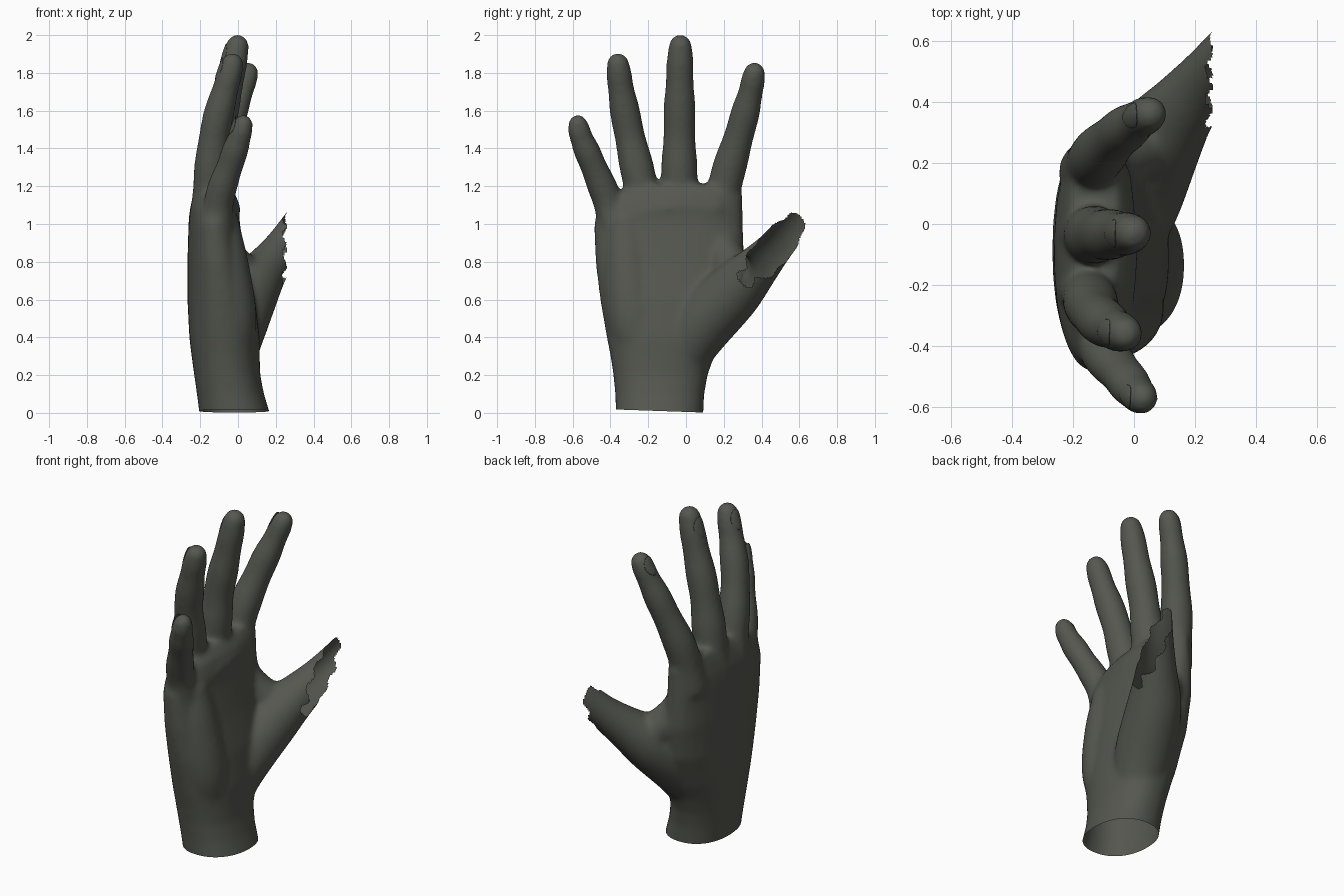
import bpy, bmesh
from math import sin, cos, pi
from mathutils import Vector

if "Cube" in bpy.data.objects:
    bpy.data.objects.remove(bpy.data.objects["Cube"])

skin = bpy.data.materials.new("dark olive grey")
skin.use_nodes = True
COLOUR = (0.09, 0.095, 0.078, 1)
skin.diffuse_color = COLOUR
skin.node_tree.nodes["Principled BSDF"].inputs["Base Color"].default_value = COLOUR

SIDES = 28


def loft(bm, rings):
    """Skin a list of point rings and cap both ends."""
    loops = [[bm.verts.new(p) for p in ring] for ring in rings]
    for a, b in zip(loops, loops[1:]):
        for i in range(SIDES):
            j = (i + 1) % SIDES
            bm.faces.new((a[i], a[j], b[j], b[i]))
    bm.faces.new(loops[0][::-1])
    bm.faces.new(loops[-1])


def palm_ring(z, y0, y1, x0, x1):
    """Rounded cross-section at one height."""
    ring = []
    for i in range(SIDES):
        c, s = cos(2 * pi * i / SIDES), sin(2 * pi * i / SIDES)
        k = (abs(c) ** 2.25 + abs(s) ** 2.25) ** (-1 / 2.25)
        ring.append(((x0 + x1) / 2 + k * c * (x1 - x0) / 2,
                     (y0 + y1) / 2 + k * s * (y1 - y0) / 2, z))
    return ring


def spline(points, steps=6):
    """Smooth path through (x, y, z, radius) points."""
    pts = [Vector(p) for p in points]
    pts = [2 * pts[0] - pts[1]] + pts + [2 * pts[-1] - pts[-2]]
    out = []
    for a, b, c, d in zip(pts, pts[1:], pts[2:], pts[3:]):
        for k in range(steps):
            t = k / steps
            out.append(0.5 * (2 * b + (c - a) * t + (2 * a - 5 * b + 4 * c - d) * t * t
                              + (3 * b - a - 3 * c + d) * t ** 3))
    return out + [pts[-2]]


def tube(bm, points, side, swell=0.0):
    """Tapered limb with a round tip, pinched at its joints; returns its path."""
    path = spline(points)
    last = len(path) - 1
    for i, p in enumerate(path):
        p.w *= 1.03 + swell * cos(2 * pi * (i / last - 0.605) / 0.29)
    tip, r = path[-1].xyz, path[-1].w
    end = (tip - path[-2].xyz).normalized()
    for k in range(1, 7):
        a = k * pi / 2 / 6.3
        path.append(Vector((*(tip + end * r * sin(a)), r * cos(a))))
    rings = []
    for i, p in enumerate(path):
        t = (path[min(i + 1, len(path) - 1)].xyz - path[max(i - 1, 0)].xyz).normalized()
        v = t.cross(side).normalized()
        u = v.cross(t)
        rings.append([p.xyz + p.w * (u * cos(2 * pi * k / SIDES) + v * sin(2 * pi * k / SIDES))
                      for k in range(SIDES)])
    loft(bm, rings)
    return path


bm = bmesh.new()

# wrist and palm
loft(bm, [palm_ring(*r) for r in (
    (-0.12, -0.37, 0.085, -0.19, 0.2), (0, -0.372, 0.092, -0.205, 0.168),
    (0.1, -0.375, 0.097, -0.218, 0.138), (0.2, -0.385, 0.115, -0.232, 0.118),
    (0.3, -0.4, 0.15, -0.246, 0.115), (0.4, -0.42, 0.2, -0.258, 0.115),
    (0.6, -0.455, 0.28, -0.268, 0.09), (0.8, -0.48, 0.31, -0.268, 0.045),
    (1.0, -0.488, 0.302, -0.262, 0.01), (1.08, -0.465, 0.3, -0.254, 0.005),
    (1.15, -0.4, 0.3, -0.235, -0.01), (1.21, -0.29, 0.28, -0.21, -0.05))])

# fingers: centre line and radius from knuckle to tip
fingers = {
    "index": [(-0.145, 0.165, 1.0, 0.1), (-0.125, 0.217, 1.25, 0.088), (-0.055, 0.29, 1.5, 0.078),
              (0.015, 0.342, 1.7, 0.066), (0.052, 0.362, 1.8, 0.058)],
    "middle": [(-0.155, -0.03, 1.0, 0.104), (-0.135, -0.035, 1.25, 0.093), (-0.1, -0.035, 1.5, 0.084),
               (-0.045, -0.033, 1.75, 0.075), (-0.003, -0.03, 1.942, 0.062)],
    "ring": [(-0.155, -0.2, 1.0, 0.1), (-0.145, -0.25, 1.25, 0.088), (-0.12, -0.305, 1.5, 0.08),
             (-0.065, -0.345, 1.72, 0.07), (-0.03, -0.36, 1.847, 0.06)],
    "little": [(-0.12, -0.36, 0.95, 0.095), (-0.095, -0.425, 1.15, 0.077), (-0.035, -0.5, 1.33, 0.07),
               (0.008, -0.555, 1.46, 0.062), (0.028, -0.572, 1.527, 0.053)],
}
nail_spots = {name: tube(bm, pts, Vector((0, 1, 0)), 0.035) for name, pts in fingers.items()}

# thumb root, heel of the palm and finger pads
tube(bm, [(-0.05, -0.06, 0.22, 0.12), (-0.015, 0.07, 0.45, 0.16), (0.065, 0.25, 0.64, 0.15),
          (0.165, 0.39, 0.785, 0.112), (0.25, 0.497, 0.905, 0.09), (0.4, 0.66, 1.11, 0.085)],
     Vector((0.7, -0.7, 0)))
tube(bm, [(-0.04, -0.23, 0.25, 0.11), (-0.045, -0.28, 0.5, 0.14), (-0.08, -0.31, 0.8, 0.13),
          (-0.09, -0.32, 1.0, 0.095)], Vector((0, 1, 0)))
tube(bm, [(-0.08, -0.31, 1.03, 0.07), (-0.065, -0.1, 1.08, 0.075), (-0.085, 0.15, 1.08, 0.075)],
     Vector((1, 0, 0)))
# skin between thumb and index finger
tube(bm, [(-0.13, 0.16, 1.0, 0.08), (-0.07, 0.2, 0.84, 0.1), (0.04, 0.27, 0.72, 0.1)],
     Vector((0, 1, 0)))

bmesh.ops.recalc_face_normals(bm, faces=bm.faces)
raw = bpy.data.meshes.new("hand_parts")
bm.to_mesh(raw)
bm.free()
hand = bpy.data.objects.new("hand", raw)
bpy.context.collection.objects.link(hand)

# fuse the parts into one smooth skin
fuse = hand.modifiers.new("fuse", "REMESH")
fuse.mode, fuse.voxel_size = "VOXEL", 0.0115
soften = hand.modifiers.new("soften", "SMOOTH")
soften.factor, soften.iterations = 0.5, 28
graph = bpy.context.evaluated_depsgraph_get()
mesh = bpy.data.meshes.new_from_object(hand.evaluated_get(graph))
hand.modifiers.clear()
hand.data = mesh

# open the wrist, and break the thumb off along a ragged edge
bm = bmesh.new()
bm.from_mesh(mesh)
bmesh.ops.bisect_plane(bm, geom=bm.verts[:] + bm.edges[:] + bm.faces[:], dist=1e-5,
                       plane_co=(0, 0.09, 0.002), plane_no=(0, 0.035, 1), clear_inner=True)
torn = []
for f in bm.faces:
    c = f.calc_center_median()
    if c.x > 0.245 + 0.012 * sin((c.z + c.y) * 36):
        torn.append(f)
bmesh.ops.delete(bm, geom=torn, context="FACES")
bm.to_mesh(mesh)
bm.free()
mesh.materials.clear()
mesh.materials.append(skin)
mesh.shade_smooth()

# finger nails lie on the back of each tip
for name, path in nail_spots.items():
    p, q = path[-9], path[-11]
    t = (p.xyz - q.xyz).normalized()
    back = Vector((0, 1, 0)).cross(t).normalized()
    back = -back if back.x > 0 else back
    across = t.cross(back)
    bm = bmesh.new()
    bmesh.ops.create_uvsphere(bm, u_segments=20, v_segments=10, radius=1)
    for v in bm.verts:
        a, b, c = v.co
        v.co = p.xyz + p.w * (0.66 * a * across + 0.9 * b * t
                              + (0.92 + 0.08 * c - 0.22 * a * a - 0.06 * b) * back)
    bmesh.ops.recalc_face_normals(bm, faces=bm.faces)
    nail = bpy.data.meshes.new(name + "_nail")
    bm.to_mesh(nail)
    bm.free()
    nail.materials.append(skin)
    nail.shade_smooth()
    bpy.context.collection.objects.link(bpy.data.objects.new(name + "_nail", nail))
